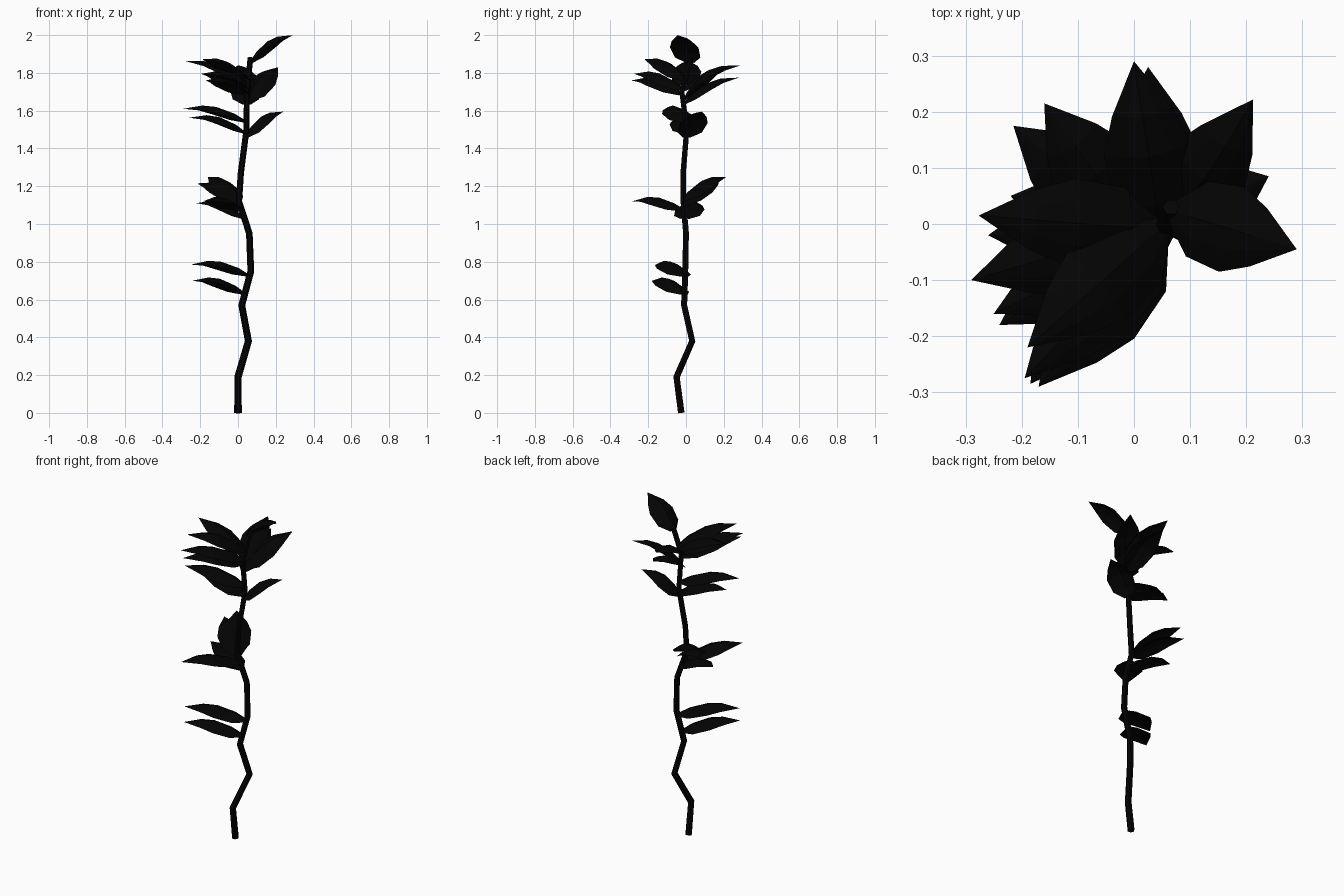
import bpy
from math import radians
from mathutils import Matrix, Vector

if "Cube" in bpy.data.objects:
    bpy.data.objects.remove(bpy.data.objects["Cube"])

dark = bpy.data.materials.new("dark_foliage")
dark.diffuse_color = (0.001, 0.001, 0.001, 1)
dark.use_nodes = True
dark.node_tree.nodes["Principled BSDF"].inputs["Base Color"].default_value = dark.diffuse_color

# Crooked stem: low-poly tube swept along a path
path = [(0, -.025, 0), (0, -.05, .19), (.055, .033, .38), (.02, -.01, .57),
        (.068, -.004, .75), (.06, 0, .95), (.005, -.014, 1.12), (.015, -.015, 1.27),
        (.045, .004, 1.5), (.047, -.022, 1.7), (.066, .03, 1.88)]
curve = bpy.data.curves.new("stem", 'CURVE')
curve.dimensions = '3D'
curve.bevel_depth = .02
curve.bevel_resolution = 1
curve.use_fill_caps = True
spline = curve.splines.new('POLY')
spline.points.add(len(path) - 1)
spline.use_smooth = False
for i, (point, co) in enumerate(zip(spline.points, path)):
    point.co = (*co, 1)
    point.radius = 1 - .025 * i
stem = bpy.data.objects.new("stem", curve)
stem.data.materials.append(dark)
bpy.context.collection.objects.link(stem)


def stem_at(z):
    """Point on the stem centre line at height z."""
    for a, b in zip(path, path[1:]):
        if z <= b[2]:
            return Vector(a).lerp(Vector(b), (z - a[2]) / (b[2] - a[2]))
    return Vector(path[-1])


# Arched leaf with drooping edges: (position along, half width, arch)
ROWS = [(0, .02, 0), (.2, .07, .026), (.5, .079, .043), (.72, .054, .036), (1, 0, 0)]


def leaf(name, base_z, tip, roll=0):
    base, tip = stem_at(base_z), Vector(tip)
    along = tip - base
    side = along.cross(Vector((0, 0, 1))).normalized()
    side.rotate(Matrix.Rotation(radians(roll), 3, along))
    up = side.cross(along).normalized()
    verts, faces = [], []
    for t, w, arch in ROWS[:-1]:
        for s in (-1, -.5, 0, .5, 1):
            drop = .48 * w * abs(s) ** 1.5
            verts.append(base + along * t + side * w * s + up * (arch - drop))
    verts.append(tip)
    last = len(ROWS) - 2
    for c in range(4):
        for r in range(last):
            i = r * 5 + c
            faces.append((i, i + 1, i + 6, i + 5))
        faces.append((last * 5 + c, last * 5 + c + 1, len(verts) - 1))
    mesh = bpy.data.meshes.new(name)
    mesh.from_pydata(verts, [], faces)
    mesh.materials.append(dark)
    bpy.context.collection.objects.link(bpy.data.objects.new(name, mesh))


# Leaves from bottom to top: (height on stem, tip, optional roll)
leaves = [
    (.635, (-.24, -.18, .70)), (.73, (-.25, -.16, .785)),
    (1.035, (-.22, .05, 1.11)), (1.075, (-.185, -.285, 1.12)),
    (1.11, (-.215, .175, 1.215)), (1.13, (-.16, .215, 1.25)),
    (1.465, (.24, .085, 1.595)), (1.485, (-.26, -.02, 1.563)),
    (1.545, (-.29, -.1, 1.61)),
    (1.64, (.025, .28, 1.775)), (1.66, (.212, .222, 1.83), 12),
    (1.69, (-.17, -.29, 1.76)), (1.715, (-.195, -.275, 1.795)),
    (1.71, (.0, .29, 1.84)), (1.74, (-.277, .015, 1.862)),
    (1.765, (-.19, -.22, 1.872)), (1.86, (.29, -.045, 2.0)),
]
for n, (z, tip, *roll) in enumerate(leaves, 1):
    leaf(f"leaf_{n:02d}", z, tip, *roll)
